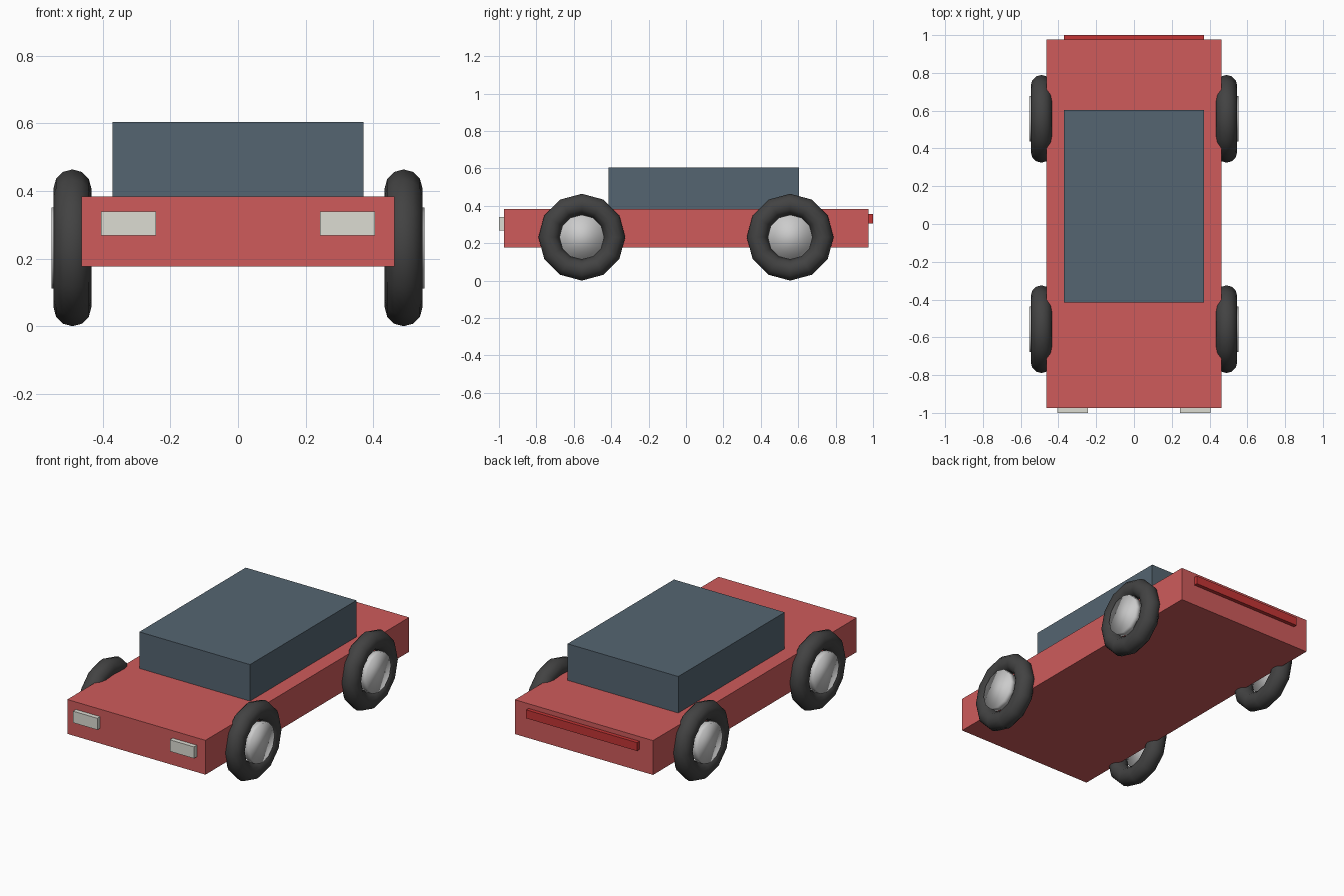
import bpy
from math import pi

if "Cube" in bpy.data.objects:
    bpy.data.objects.remove(bpy.data.objects["Cube"])


def material(name, rgb):
    m = bpy.data.materials.new(name)
    m.diffuse_color = (*rgb, 1)
    m.use_nodes = True
    m.node_tree.nodes["Principled BSDF"].inputs["Base Color"].default_value = m.diffuse_color
    return m


RED = material("paint", (0.62, 0.105, 0.105))
GLASS = material("glass", (0.09, 0.13, 0.165))
RUBBER = material("rubber", (0.055, 0.055, 0.055))
METAL = material("metal", (0.75, 0.76, 0.78))
LAMP = material("lamp", (0.72, 0.72, 0.65))
TAIL = material("tail", (0.55, 0.035, 0.035))


def finish(name, mat, smooth=False):
    ob = bpy.context.object
    ob.name = name
    ob.data.materials.append(mat)
    if smooth:
        bpy.ops.object.shade_smooth()


def box(name, mat, x, y, z):
    """Box from (min, max) ranges on each axis."""
    ranges = (x, y, z)
    bpy.ops.mesh.primitive_cube_add(size=1, location=[(a + b) / 2 for a, b in ranges])
    bpy.context.object.scale = [b - a for a, b in ranges]
    bpy.ops.object.transform_apply(location=False, rotation=False, scale=True)
    finish(name, mat)


# Body, cabin and rear light bar
box("body", RED, (-0.463, 0.463), (-0.973, 0.977), (0.176, 0.384))
box("cabin", GLASS, (-0.371, 0.371), (-0.415, 0.604), (0.384, 0.605))
box("tail_light", TAIL, (-0.371, 0.371), (0.96, 1.0), (0.305, 0.356))

for side, label in ((-1, "left"), (1, "right")):
    # Headlight
    box(f"{label}_headlight", LAMP, sorted((side * 0.243, side * 0.405)),
        (-1.0, -0.955), (0.269, 0.339))

    for y, end in ((-0.557, "front"), (0.557, "rear")):
        # Tyre
        bpy.ops.mesh.primitive_torus_add(
            major_segments=12, minor_segments=12, major_radius=0.176,
            minor_radius=0.056, location=(side * 0.49, y, 0.232),
            rotation=(0, side * pi / 2, 0))
        finish(f"{end}_{label}_tyre", RUBBER, smooth=True)
        # Thin hub disc on the outer side
        bpy.ops.mesh.primitive_cylinder_add(
            vertices=12, radius=0.12, depth=0.042,
            location=(side * 0.531, y, 0.232), rotation=(0, side * pi / 2, 0))
        finish(f"{end}_{label}_hub", METAL, smooth=True)
